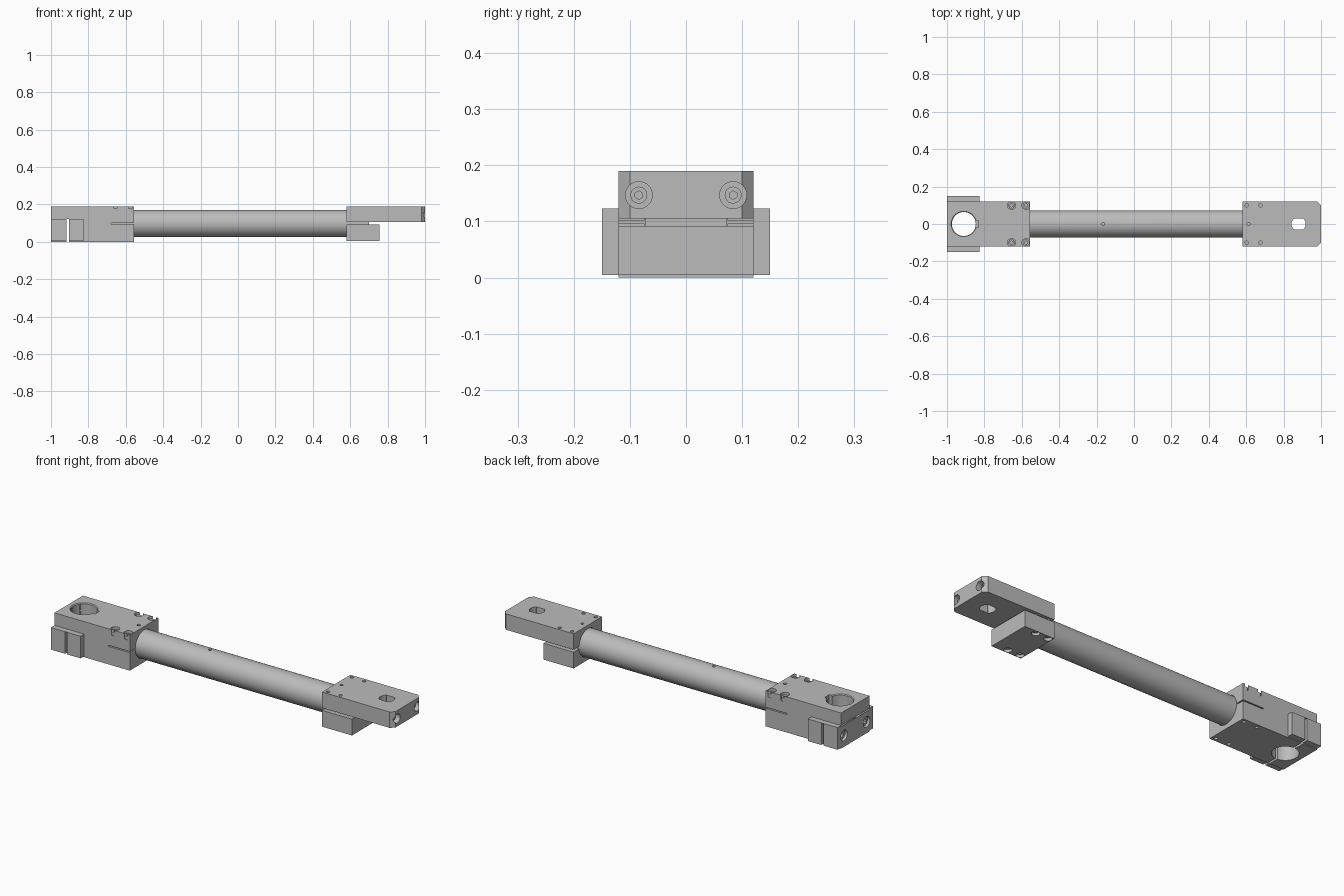
import bpy
import math
from mathutils import Vector

cube = bpy.data.objects.get("Cube")
if cube:
    bpy.data.objects.remove(cube, do_unlink=True)

grey = bpy.data.materials.new("machined grey")
grey.use_nodes = True
grey.diffuse_color = (0.5, 0.5, 0.5, 1)
grey.node_tree.nodes["Principled BSDF"].inputs["Base Color"].default_value = (0.5, 0.5, 0.5, 1)


def finish(ob, name):
    ob.name = name
    ob.data.materials.append(grey)
    return ob


def box(name, x, y, z):
    """Box given by (low, high) pairs."""
    bpy.ops.mesh.primitive_cube_add(size=1)
    ob = bpy.context.object
    for v in ob.data.vertices:
        v.co = [r[0] if c < 0 else r[1] for c, r in zip(v.co, (x, y, z))]
    return finish(ob, name)


def rod(name, start, end, r1, r2=None, sides=32):
    """Cylinder or cone between two points."""
    a, b = Vector(start), Vector(end)
    bpy.ops.mesh.primitive_cone_add(vertices=sides, radius1=r1, radius2=r1 if r2 is None else r2,
                                    depth=(b - a).length, location=(a + b) / 2,
                                    rotation=(b - a).to_track_quat('Z', 'Y').to_euler())
    return finish(bpy.context.object, name)


def boolean(body, tools, mode='DIFFERENCE'):
    bpy.context.view_layer.objects.active = body
    for tool in tools:
        mod = body.modifiers.new("cut", 'BOOLEAN')
        mod.operation, mod.solver, mod.object = mode, 'EXACT', tool
        bpy.ops.object.modifier_apply(modifier=mod.name)
        bpy.data.objects.remove(tool, do_unlink=True)


def smooth(ob):
    bpy.ops.object.select_all(action='DESELECT')
    ob.select_set(True)
    bpy.context.view_layer.objects.active = ob
    bpy.ops.object.shade_smooth_by_angle(angle=math.radians(30))


def screw(name, face, inward, radius, depth=0.03):
    """Sunk socket head screw lying below the surface point."""
    p, d = Vector(face), Vector(inward)
    head = rod(name, p + d * 0.012, p + d * depth, radius)
    boolean(head, [rod("socket", p, p + d * 0.024, radius * 0.5, sides=6)])
    smooth(head)


W = 0.12          # half width of the blocks
AXIS = 0.098      # height of the tube axis
R = 0.073         # tube radius
BORE_X = -0.91    # position of the cross bore
UP, DOWN = (0, 0, 1), (0, 0, -1)
pairs = [(x, y) for x in (-0.655, -0.577) for y in (-0.1, 0.1)]
end_pairs = [(x, y) for x in (0.602, 0.676) for y in (-0.1, 0.1)]

# Connecting tube, running into both clamps
tube = rod("tube", (-0.68, 0, AXIS), (0.70, 0, AXIS), R, sides=64)
boolean(tube, [rod("pin_hole", (-0.165, 0, 0.15), (-0.165, 0, 0.2), 0.008)])
smooth(tube)

# Cross clamp block with side ears
clamp = box("cross_clamp_block", (-1, -0.555), (-W, W), (0, 0.19))
boolean(clamp, [box("ears", (-1, -0.825), (-0.15, 0.15), (0.005, 0.123))], 'UNION')
cuts = [
    rod("tube_bore", (-0.68, 0, AXIS), (-0.5, 0, AXIS), R + 0.001, sides=64),
    box("tube_slit", (-0.68, -0.5), (-0.2, 0.2), (0.096, 0.102)),
    rod("cross_bore", (BORE_X, 0, -0.1), (BORE_X, 0, 0.3), 0.064, sides=64),
    rod("bore_chamfer", (BORE_X, 0, 0.18), (BORE_X, 0, 0.2), 0.059, 0.077, sides=64),
    box("keyway", (BORE_X, -0.832), (-0.02, 0.02), (0.13, 0.3)),
    box("jaw_split", (-0.916, -0.904), (-0.2, 0.2), (-0.1, 0.123)),
    box("jaw_relief", (-1.1, -0.91), (-W, W), (0.117, 0.123)),
    rod("dowel_hole", (-0.585, 0, 0.182), (-0.585, 0, 0.3), 0.009),
]
for x, y in pairs:
    cuts.append(rod("counterbore", (x, y, 0.16), (x, y, 0.3), 0.022))
    cuts.append(rod("tapped_hole", (x, y, -0.1), (x, y, 0.05), 0.009))
for y in (-0.095, 0.095):
    cuts.append(rod("jaw_counterbore", (-1.1, y, 0.06), (-0.95, y, 0.06), 0.028))
boolean(clamp, cuts)
smooth(clamp)
for x, y in pairs:
    screw("clamp_screw", (x, y, 0.19), DOWN, 0.018)
for y in (-0.095, 0.095):
    screw("jaw_screw", (-1, y, 0.06), (1, 0, 0), 0.024, 0.05)

# Upper end plate with chamfered corners and a slotted hole
plate = box("end_plate", (0.58, 1), (-W, W), (0.105, 0.19))
cuts = [
    rod("plate_bore", (0.5, 0, AXIS), (0.70, 0, AXIS), R + 0.001, sides=64),
    box("slot_middle", (0.855, 0.905), (-0.03, 0.03), (0, 0.3)),
    rod("slot_round", (0.88, 0, 0), (0.88, 0, 0.3), 0.038),
    rod("pin_hole", (0.612, 0, 0.18), (0.612, 0, 0.3), 0.008),
]
for side in (-1, 1):
    corner = box("corner", (-0.1, 0.1), (-0.0125, 0.0125), (0, 0.3))
    corner.location = (1.0 - 0.01 + 0.0088, side * (W - 0.01 + 0.0088), 0)
    corner.rotation_euler = (0, 0, -side * math.pi / 4)
    cuts.append(corner)
    cuts.append(rod("end_counterbore", (0.965, side * 0.084, 0.147), (1.1, side * 0.084, 0.147), 0.024))
for x, y in end_pairs:
    cuts.append(rod("tapped_hole", (x, y, 0), (x, y, 0.3), 0.009))
bpy.context.view_layer.update()
# Keep the slotted hole flat at front and back
trim = cuts.pop(2)
boolean(trim, [box("slot_limit", (0.8, 0.96), (-0.03, 0.03), (-0.1, 0.4))], 'INTERSECT')
cuts.append(trim)
boolean(plate, cuts)
smooth(plate)
for y in (-0.084, 0.084):
    screw("end_screw", (0.992, y, 0.147), (-1, 0, 0), 0.015)

# Lower clamp plate, bolted from below
lower = box("lower_clamp_plate", (0.58, 0.757), (-W, W), (0.005, 0.092))
cuts = [rod("lower_bore", (0.5, 0, AXIS), (0.70, 0, AXIS), R + 0.001, sides=64)]
cuts += [rod("counterbore", (x, y, -0.1), (x, y, 0.035), 0.02) for x, y in end_pairs]
boolean(lower, cuts)
smooth(lower)
for x, y in end_pairs:
    screw("plate_screw", (x, y, 0.005), UP, 0.016)
